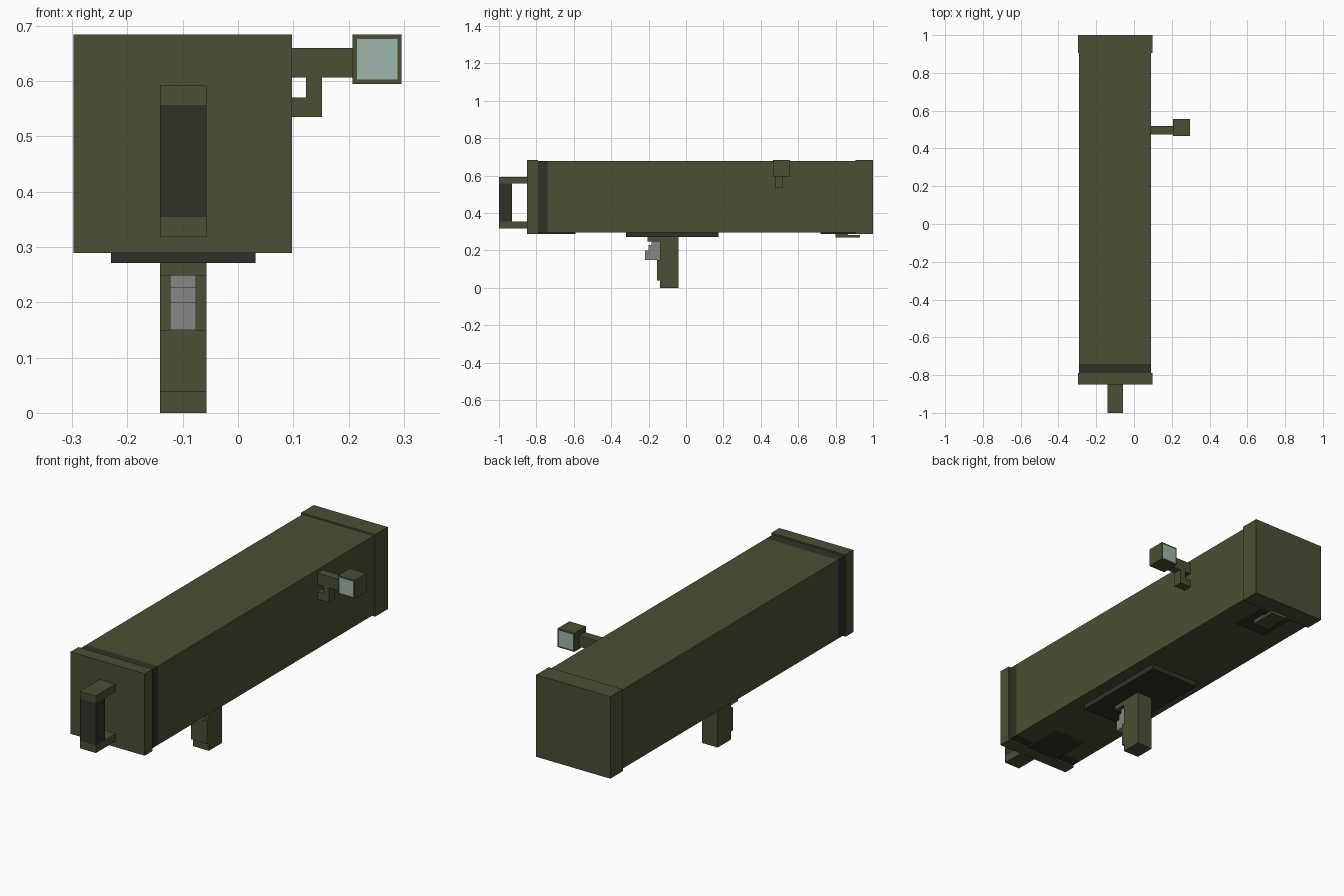
import bpy, bmesh
from mathutils import Vector

if "Cube" in bpy.data.objects:
    bpy.data.objects.remove(bpy.data.objects["Cube"])


def material(name, color):
    m = bpy.data.materials.new(name)
    m.diffuse_color = (*color, 1)
    m.use_nodes = True
    m.node_tree.nodes["Principled BSDF"].inputs["Base Color"].default_value = m.diffuse_color
    return m


OLIVE = material("olive", (0.07, 0.078, 0.033))
DARK = material("dark_olive", (0.03, 0.032, 0.02))
METAL = material("metal", (0.24, 0.24, 0.24))
GLASS = material("glass", (0.34, 0.47, 0.41))


def finish(name, bm, *mats):
    bmesh.ops.recalc_face_normals(bm, faces=bm.faces)
    mesh = bpy.data.meshes.new(name)
    bm.to_mesh(mesh)
    bm.free()
    for m in mats:
        mesh.materials.append(m)
    ob = bpy.data.objects.new(name, mesh)
    bpy.context.collection.objects.link(ob)
    return ob


def box_bm(x, y, z):
    bm = bmesh.new()
    bmesh.ops.create_cube(bm, size=1)
    for v in bm.verts:
        v.co = Vector([(r[0] + r[1]) / 2 + c * (r[1] - r[0]) for r, c in zip((x, y, z), v.co)])
    return bm


def box(name, x, y, z, mat=OLIVE):
    return finish(name, box_bm(x, y, z), mat)


def extrude(name, points, axis, span, mat=OLIVE):
    """Extrude a 2D profile along x (points are y,z) or y (points are x,z)."""
    bm = bmesh.new()
    at = (lambda a, b: (span[0], a, b)) if axis == "x" else (lambda a, b: (a, span[0], b))
    face = bm.faces.new([bm.verts.new(at(a, b)) for a, b in points])
    new = bmesh.ops.extrude_face_region(bm, geom=[face])["geom"]
    d = span[1] - span[0]
    move = (d, 0, 0) if axis == "x" else (0, d, 0)
    bmesh.ops.translate(bm, vec=move, verts=[g for g in new if isinstance(g, bmesh.types.BMVert)])
    return finish(name, bm, mat)


TUBE_X, TUBE_Z = (-0.291, 0.091), (0.297, 0.677)
CAP_X, CAP_Z = (-0.297, 0.098), (0.289, 0.684)
HANDLE_X = (-0.141, -0.057)

# Tube, dark band and end caps
box("tube", TUBE_X, (-0.74, 0.91), TUBE_Z)
box("front_band", TUBE_X, (-0.79, -0.74), TUBE_Z, DARK)
box("front_cap", CAP_X, (-0.85, -0.79), CAP_Z)
box("rear_cap", CAP_X, (0.905, 1.0), CAP_Z)

# Front carry handle
for name, z in (("upper", (0.557, 0.593)), ("lower", (0.318, 0.354))):
    box(f"handle_arm_{name}", HANDLE_X, (-1.0, -0.85), z)
box("handle_grip", HANDLE_X, (-1.0, -0.93), (0.354, 0.557), DARK)

# Plates on the underside
box("grip_plate", (-0.23, 0.032), (-0.32, 0.175), (0.271, 0.297), DARK)
box("front_pad", (-0.185, -0.013), (-0.79, -0.59), (0.289, 0.297), DARK)
box("rear_pad", (-0.185, -0.013), (0.72, 0.905), (0.289, 0.297), DARK)

# Rear belly hook
extrude("belly_hook", [(0.80, 0.289), (0.80, 0.268), (0.93, 0.268), (0.93, 0.284),
                       (0.865, 0.284), (0.865, 0.289)], "x", HANDLE_X)

# Pistol grip and stepped trigger
extrude("pistol_grip", [(-0.04, 0), (-0.04, 0.271), (-0.205, 0.271), (-0.205, 0.248),
                        (-0.14, 0.248), (-0.14, 0.15), (-0.155, 0.15), (-0.155, 0.039),
                        (-0.14, 0.039), (-0.14, 0)], "x", HANDLE_X)
extrude("trigger", [(-0.14, 0.15), (-0.14, 0.248), (-0.185, 0.248), (-0.185, 0.228),
                    (-0.20, 0.228), (-0.20, 0.20), (-0.219, 0.20), (-0.219, 0.15)],
        "x", (-0.123, -0.076), METAL)

# Hooked sight bracket
extrude("sight_bracket", [(0.091, 0.66), (0.207, 0.66), (0.207, 0.606), (0.152, 0.606),
                          (0.152, 0.535), (0.091, 0.535), (0.091, 0.57), (0.123, 0.57),
                          (0.123, 0.606), (0.091, 0.606)], "y", (0.475, 0.518))

# Sight housing with a glass pane inset in the front and back
bm = box_bm((0.207, 0.296), (0.465, 0.555), (0.595, 0.684))
bm.normal_update()
panes = [f for f in bm.faces if abs(f.normal.y) > 0.9]
bmesh.ops.inset_individual(bm, faces=panes, thickness=0.011)
for f in panes:
    f.material_index = 1
finish("sight", bm, OLIVE, GLASS)
